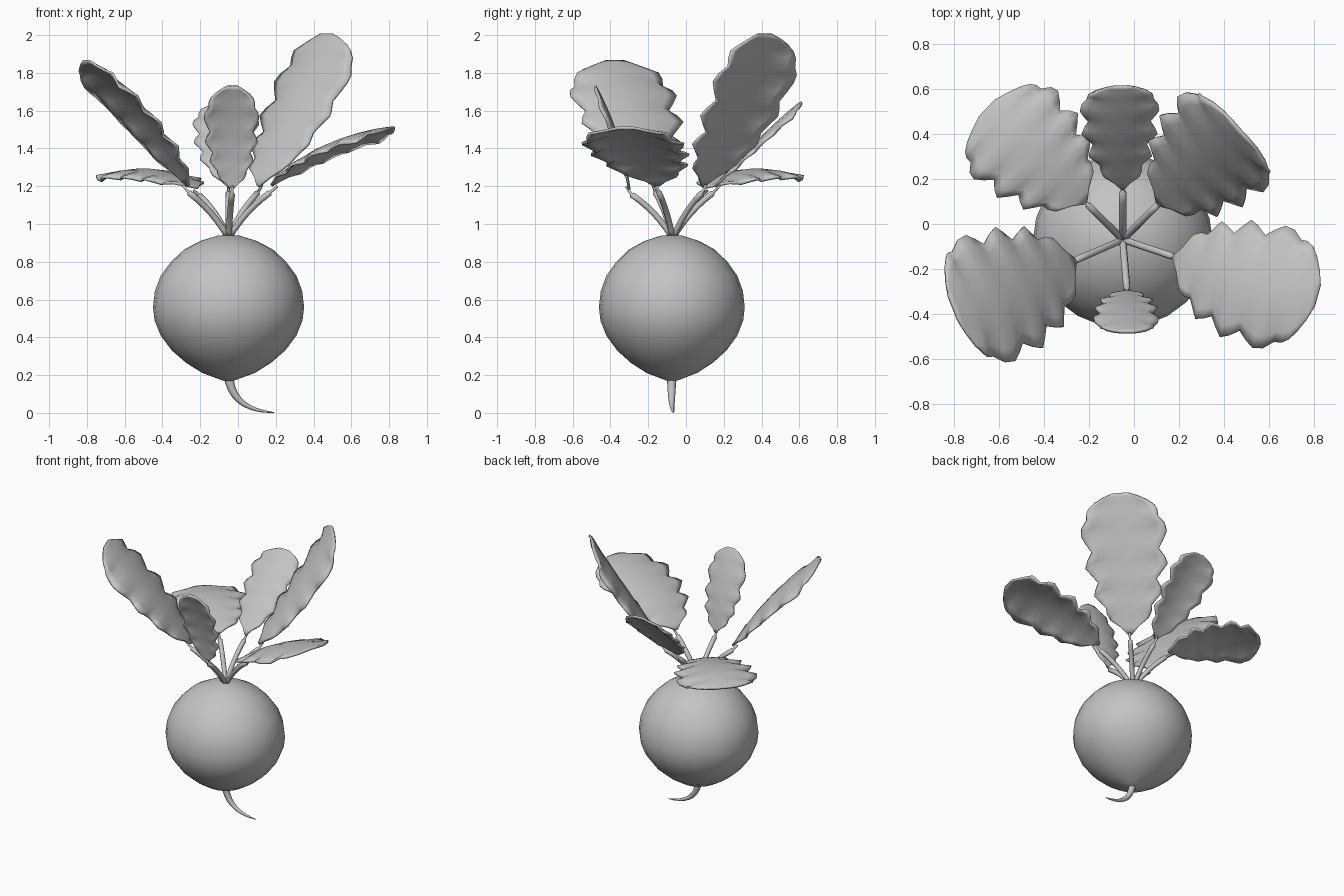
import bpy, bmesh, math
from mathutils import Vector

if "Cube" in bpy.data.objects:
    bpy.data.objects.remove(bpy.data.objects["Cube"])

# the whole model has a single plain colour
GREY = bpy.data.materials.new("plain grey")
GREY.diffuse_color = (0.55, 0.55, 0.55, 1)
GREY.use_nodes = True
GREY.node_tree.nodes["Principled BSDF"].inputs["Base Color"].default_value = GREY.diffuse_color


def finish(name, bm):
    bmesh.ops.recalc_face_normals(bm, faces=bm.faces)
    me = bpy.data.meshes.new(name)
    bm.to_mesh(me)
    bm.free()
    me.materials.append(GREY)
    for p in me.polygons:
        p.use_smooth = True
    ob = bpy.data.objects.new(name, me)
    bpy.context.collection.objects.link(ob)
    return ob


def skin(bm, rings):
    # joins a list of closed vertex rings and caps both ends
    n = len(rings[0])
    for a, b in zip(rings, rings[1:]):
        for i in range(n):
            j = (i + 1) % n
            bm.faces.new((a[i], a[j], b[j], b[i]))
    bm.faces.new(rings[0])
    bm.faces.new(rings[-1])


def bezier(p0, p1, p2, t):
    return p0 * (1 - t) ** 2 + p1 * 2 * t * (1 - t) + p2 * t * t


def tube(name, pts, radii, sides=8):
    bm = bmesh.new()
    rings = []
    for k, p in enumerate(pts):
        d = (pts[min(k + 1, len(pts) - 1)] - pts[max(k - 1, 0)]).normalized()
        u = d.cross(Vector((0.03, 1, 0.05))).normalized()
        v = d.cross(u)
        rings.append([bm.verts.new(p + radii[k] * (u * math.cos(a) + v * math.sin(a)))
                      for a in (2 * math.pi * i / sides for i in range(sides))])
    skin(bm, rings)
    return finish(name, bm)


# bulb: turned profile, slightly pointed at the bottom
CX, CY = -0.05, -0.075
profile = [(0.012, 0.165), (0.06, 0.182), (0.14, 0.212), (0.225, 0.265), (0.30, 0.33),
           (0.36, 0.41), (0.392, 0.49), (0.40, 0.56), (0.39, 0.645), (0.36, 0.725),
           (0.305, 0.80), (0.235, 0.865), (0.15, 0.91), (0.06, 0.938), (0.015, 0.942)]
bm = bmesh.new()
N = 24
skin(bm, [[bm.verts.new((CX + r * math.cos(2 * math.pi * i / N),
                         CY + 0.965 * r * math.sin(2 * math.pi * i / N), z))
           for i in range(N)] for r, z in profile])
finish("bulb", bm)

# curved root tail
tail_a, tail_b, tail_c = Vector((CX, CY, 0.20)), Vector((-0.035, -0.08, 0.015)), Vector((0.19, -0.065, 0.002))
tail = [bezier(tail_a, tail_b, tail_c, k / 9) for k in range(10)]
tube("root_tail", tail, [0.024 * (1 - k / 9) ** 0.8 + 0.002 for k in range(10)])

# lobed leaf outline: position along the length, half-width, ruffle (up on lobes, down in notches)
OUTLINE = [(0, .03, 0), (.05, .20, 0), (.10, .45, .5), (.14, .52, 0), (.18, .53, -.8),
           (.22, .66, 0), (.26, .80, 1), (.30, .76, .3), (.35, .68, -1), (.40, .82, 0),
           (.45, .96, 1), (.50, .90, .3), (.56, .78, -1), (.62, .90, 0), (.68, 1.0, 1),
           (.74, .97, .3), (.80, .83, -1), (.85, .83, 0), (.89, .77, .8), (.93, .62, 0),
           (.97, .40, -.3), (1, .18, 0)]
ACROSS = [-1, -0.8, -0.45, 0, 0.45, 0.8, 1]


def leaf(name, base, mid, tip, half):
    base, mid, tip = Vector(base), Vector(mid), Vector(tip)
    ctrl = mid * 2 - (base + tip) / 2          # curve passes through mid
    flat = tip - base
    side = Vector((-flat.y, flat.x, 0)).normalized()
    bm = bmesh.new()
    rows = []
    for t, w, ruffle in OUTLINE:
        c = bezier(base, ctrl, tip, t)
        d = ((ctrl - base) * (1 - t) + (tip - ctrl) * t).normalized()
        normal = d.cross(side).normalized()
        row = []
        for s in ACROSS:
            # drooping sides and a ruffled rim
            lift = half * (0.06 * ruffle * abs(s) ** 3 - 0.20 * (s * w) ** 2)
            row.append(bm.verts.new(c + side * (s * w * half) + normal * (lift + 0.07 * half)))
        rows.append(row)
    for a, b in zip(rows, rows[1:]):
        for i in range(len(ACROSS) - 1):
            bm.faces.new((a[i], a[i + 1], b[i + 1], b[i]))
    ob = finish(name, bm)
    m = ob.modifiers.new("thickness", 'SOLIDIFY')
    m.thickness = 0.014
    m.offset = 0

    # stem rising from the crown, pinched where it meets the leaf
    foot = Vector((CX, CY + 0.005, 0.925))
    top = base + (base - foot).normalized() * -0.035
    bend = foot.lerp(top, 0.4) + Vector((0, 0, 0.05))
    pts = [bezier(foot, bend, top, k / 6) for k in range(7)]
    pts += [top.lerp(base, 0.15), base + (tip - base).normalized() * 0.02]
    tube("stem_of_" + name, pts, [0.016] * 7 + [0.008, 0.007])


# six leaves: base, middle and tip of the centre line, half width
leaf("back_leaf", (-0.05, 0.165, 1.19), (-0.065, 0.42, 1.46), (-0.055, 0.62, 1.635), 0.175)
leaf("back_left_leaf", (-0.22, 0.10, 1.175), (-0.45, 0.325, 1.265), (-0.65, 0.51, 1.235), 0.27)
leaf("back_right_leaf", (0.12, 0.10, 1.19), (0.31, 0.29, 1.62), (0.485, 0.43, 1.995), 0.285)
leaf("front_left_leaf", (-0.28, -0.17, 1.19), (-0.53, -0.29, 1.58), (-0.815, -0.38, 1.845), 0.30)
leaf("front_right_leaf", (0.19, -0.15, 1.19), (0.48, -0.25, 1.395), (0.82, -0.32, 1.49), 0.28)
leaf("front_leaf", (-0.03, -0.31, 1.18), (-0.035, -0.375, 1.46), (-0.03, -0.49, 1.725), 0.145)
